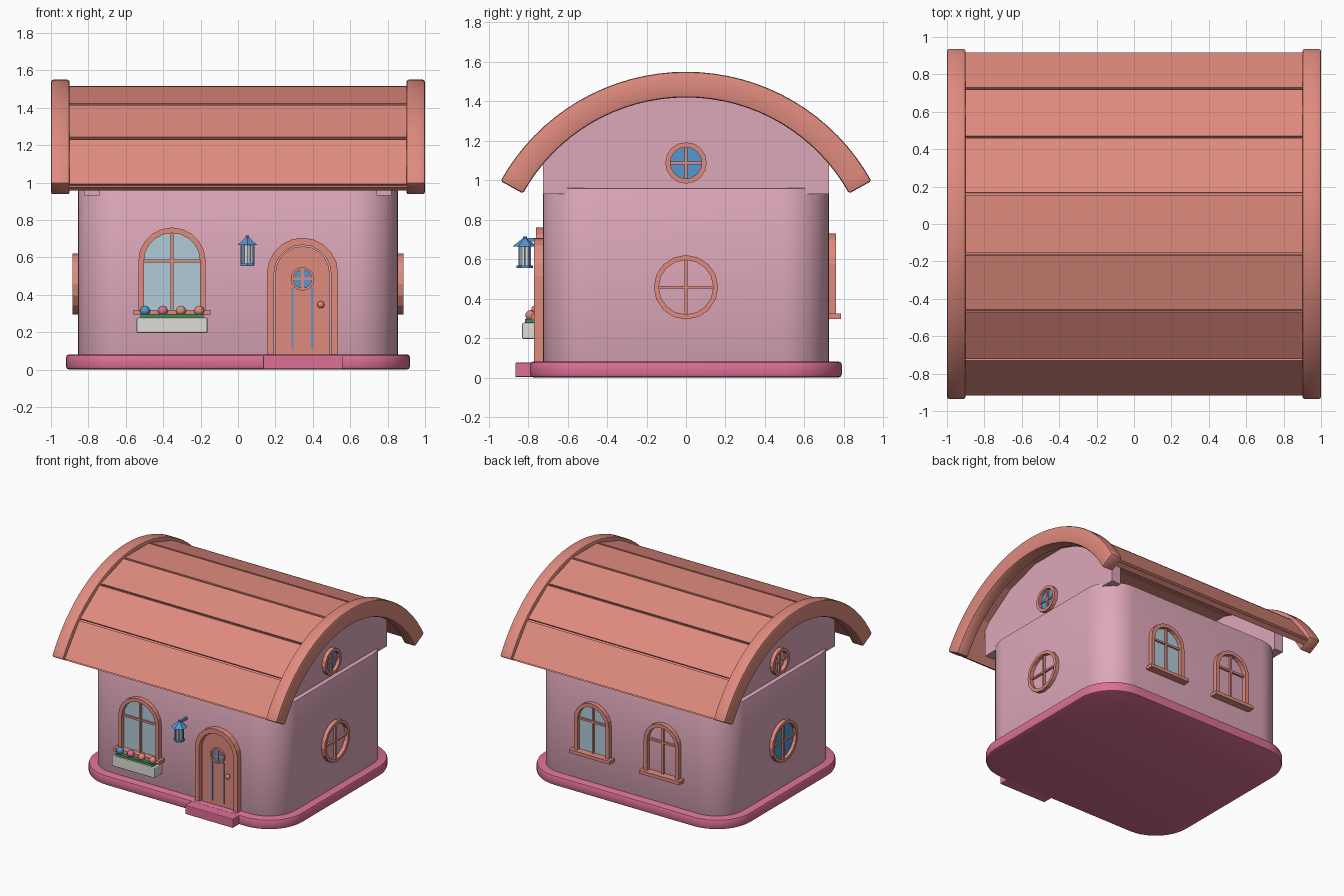
import bpy, bmesh, math
from mathutils import Matrix, Vector

if "Cube" in bpy.data.objects:
    bpy.data.objects.remove(bpy.data.objects["Cube"])


def material(name, r, g, b):
    lin = [((c / 255 + 0.055) / 1.055) ** 2.4 for c in (r, g, b)]
    m = bpy.data.materials.new(name)
    m.diffuse_color = (*lin, 1)
    m.use_nodes = True
    m.node_tree.nodes["Principled BSDF"].inputs["Base Color"].default_value = m.diffuse_color
    return m


WALL = material("wall_pink", 222, 168, 186)
BASE = material("base_pink", 220, 112, 150)
CLAY = material("clay_orange", 224, 139, 126)
BLUE = material("blue", 85, 150, 208)
PALE = material("pale_glass", 176, 204, 218)
WHITE = material("off_white", 222, 220, 215)
GREEN = material("leaf_green", 70, 140, 80)


# Frames: local (u, v, w) = across, up, outward from a wall
def frame(u, w, origin):
    m = Matrix.Identity(4)
    for i, col in enumerate((u, (0, 0, 1), w, origin)):
        for r in range(3):
            m[r][i] = col[r]
    return m


FRONT = frame((1, 0, 0), (0, -1, 0), (0, -0.725, 0))
BACK = frame((-1, 0, 0), (0, 1, 0), (0, 0.725, 0))
GROUND = Matrix.Identity(4)


def side(s, x):
    return frame((0, s, 0), (s, 0, 0), (s * x, 0, 0))


def finish(name, bm, mat, bevel=0, smooth=None):
    bmesh.ops.recalc_face_normals(bm, faces=bm.faces)
    if bevel:
        edges = [e for e in bm.edges if e.calc_face_angle(0) > 0.9]
        bmesh.ops.bevel(bm, geom=edges, offset=bevel, segments=2, profile=0.5, affect='EDGES')
    me = bpy.data.meshes.new(name)
    bm.to_mesh(me)
    bm.free()
    ob = bpy.data.objects.new(name, me)
    bpy.context.collection.objects.link(ob)
    me.materials.append(mat)
    if smooth:
        bpy.ops.object.select_all(action='DESELECT')
        ob.select_set(True)
        bpy.context.view_layer.objects.active = ob
        bpy.ops.object.shade_smooth_by_angle(angle=math.radians(smooth))
    return ob


def prism(name, pts, w0, w1, mat, fr, **kw):
    bm = bmesh.new()
    lo = [bm.verts.new(fr @ Vector((u, v, w0))) for u, v in pts]
    hi = [bm.verts.new(fr @ Vector((u, v, w1))) for u, v in pts]
    bm.faces.new(lo)
    bm.faces.new(hi)
    n = len(pts)
    for i in range(n):
        j = (i + 1) % n
        bm.faces.new((lo[i], lo[j], hi[j], hi[i]))
    return finish(name, bm, mat, **kw)


def band(name, outer, inner, w0, w1, mat, fr, closed=False, **kw):
    """Strip between two matching outlines, given thickness."""
    bm = bmesh.new()
    rows = [[bm.verts.new(fr @ Vector((u, v, w))) for u, v in pts]
            for pts, w in ((outer, w0), (outer, w1), (inner, w1), (inner, w0))]
    n = len(outer)
    for i in range(n if closed else n - 1):
        j = (i + 1) % n
        for k in range(4):
            a, b = rows[k], rows[(k + 1) % 4]
            bm.faces.new((a[i], a[j], b[j], b[i]))
    if not closed:
        for i in (0, n - 1):
            bm.faces.new([r[i] for r in rows])
    return finish(name, bm, mat, **kw)


def box(name, u, v, w, mat, fr, **kw):
    pts = [(u[0], v[0]), (u[1], v[0]), (u[1], v[1]), (u[0], v[1])]
    return prism(name, pts, w[0], w[1], mat, fr, **kw)


def arc(cu, cv, r, a0, a1, n):
    return [(cu + r * math.cos(math.radians(a0 + (a1 - a0) * i / n)),
             cv + r * math.sin(math.radians(a0 + (a1 - a0) * i / n))) for i in range(n + 1)]


def circle(cu, cv, r, n=16):
    return arc(cu, cv, r, 0, 360, n)[:-1]


def arch(cu, bottom, spring, r):
    return [(cu + r, bottom)] + arc(cu, spring, r, 0, 180, 10) + [(cu - r, bottom)]


def rounded(x, y, r):
    return [p for cx, cy, a in ((x, y, 0), (-x, y, 90), (-x, -y, 180), (x, -y, 270))
            for p in arc(math.copysign(x - r, cx), math.copysign(y - r, cy), r, a, a + 90, 10)]


def ball(name, pos, r, mat):
    bm = bmesh.new()
    bmesh.ops.create_uvsphere(bm, u_segments=12, v_segments=8, radius=r,
                              matrix=Matrix.Translation(pos))
    return finish(name, bm, mat, smooth=60)


def arched_window(name, fr, cu, bottom, spring, r, glass):
    t = 0.03
    band(name + "_frame", arch(cu, bottom, spring, r), arch(cu, bottom, spring, r - t),
         -0.01, 0.035, CLAY, fr)
    if glass:
        prism(name + "_glass", arch(cu, bottom, spring, r - t), -0.003, 0.005, glass, fr)
    box(name + "_upright", (cu - 0.008, cu + 0.008), (bottom, spring + r - t), (0, 0.018), CLAY, fr)
    box(name + "_crossbar", (cu - r + t, cu + r - t), (spring - 0.008, spring + 0.008), (0, 0.017), CLAY, fr)
    box(name + "_sill", (cu - r - 0.025, cu + r + 0.025), (bottom - 0.012, bottom + 0.015),
        (-0.01, 0.06), CLAY, fr)


def round_window(name, fr, cu, cv, r, glass, t=0.025, d=0.03):
    band(name + "_ring", circle(cu, cv, r), circle(cu, cv, r - t), -0.02, d, CLAY, fr, closed=True)
    if glass:
        prism(name + "_glass", circle(cu, cv, r - t), -0.003, 0.005, glass, fr)
    b, q = 0.007, r - t * 0.7
    box(name + "_upright", (cu - b, cu + b), (cv - q, cv + q), (0, d * 0.6), CLAY, fr)
    box(name + "_crossbar", (cu - q, cu + q), (cv - b, cv + b), (0, d * 0.55), CLAY, fr)


# Base slab, doorstep and walls
prism("base_slab", rounded(0.92, 0.79, 0.30), 0, 0.082, BASE, GROUND, bevel=0.018, smooth=40)
box("doorstep", (0.135, 0.56), (-0.865, -0.70), (0.003, 0.076), BASE, GROUND, bevel=0.005)
prism("walls", rounded(0.855, 0.725, 0.24), 0.05, 0.962, WALL, GROUND, bevel=0.008, smooth=40)

# Barrel roof: end walls, curved trims, lining and seven planks
CZ, HALF = 0.475, 61
for s, label in ((1, "right"), (-1, "left")):
    a = math.degrees(math.acos(0.725 / 1.0))
    prism(label + "_gable", [(-0.725, 0.93), (0.725, 0.93)] + arc(0, CZ, 1.0, a, 180 - a, 28),
          -0.08, 0, WALL, side(s, 0.82))
    band(label + "_roof_trim", arc(0, CZ, 1.075, 90 - HALF, 90 + HALF, 32),
         arc(0, CZ, 0.945, 90 - HALF, 90 + HALF, 32), -0.1, 0, CLAY, side(s, 1.0),
         bevel=0.012, smooth=40)
MID = side(1, 0)
band("roof_lining", arc(0, CZ, 1.036, 90 - HALF, 90 + HALF, 7),
     arc(0, CZ, 0.995, 90 - HALF, 90 + HALF, 7), -0.91, 0.91, CLAY, MID)
step = 2 * HALF / 7
for i in range(7):
    a0 = 90 - HALF + i * step + 0.45
    a1 = a0 + step - 0.9
    band("roof_plank", arc(0, CZ, 1.052, a0, a1, 1), arc(0, CZ, 1.01, a0, a1, 1),
         -0.905, 0.905, CLAY, MID)

# Windows
arched_window("front_window", FRONT, -0.353, 0.305, 0.58, 0.18, PALE)
arched_window("back_window_right", BACK, -0.31, 0.31, 0.575, 0.155, PALE)
arched_window("back_window_left", BACK, 0.31, 0.31, 0.575, 0.155, None)
round_window("right_window", side(1, 0.855), 0, 0.458, 0.163, None)
round_window("left_window", side(-1, 0.855), 0, 0.458, 0.163, BLUE)
round_window("right_gable_window", side(1, 0.82), 0, 1.088, 0.105, BLUE)
round_window("left_gable_window", side(-1, 0.82), 0, 1.088, 0.105, None)

# Flower box
box("flower_box", (-0.542, -0.163), (0.195, 0.278), (0.0, 0.105), WHITE, FRONT, bevel=0.008)
box("flower_leaves", (-0.52, -0.185), (0.27, 0.297), (0.02, 0.09), GREEN, FRONT)
for x, mat in ((-0.497, BLUE), (-0.402, BASE), (-0.305, CLAY), (-0.208, CLAY)):
    ball("flower", (x, -0.787, 0.315), 0.027, mat)

# Door with round light, two inlaid strips and a knob
DX = 0.345
band("door_frame", arch(DX, 0.07, 0.515, 0.19), arch(DX, 0.07, 0.515, 0.152), -0.01, 0.045, CLAY, FRONT)
prism("door_panel", arch(DX, 0.07, 0.515, 0.145), -0.01, 0.02, CLAY, FRONT)
DOOR = frame((1, 0, 0), (0, -1, 0), (0, -0.745, 0))
round_window("door_light", DOOR, DX, 0.485, 0.063, BLUE, t=0.014, d=0.015)
for x in (0.292, 0.396):
    box("door_strip", (x - 0.006, x + 0.006), (0.11, 0.44), (-0.003, 0.005), BLUE, DOOR)
ball("door_knob", (0.443, -0.765, 0.347), 0.019, CLAY)

# Hanging lantern
LX, LY = 0.05, -0.817


def lantern_part(name, r0, r1, z0, z1, mat):
    bm = bmesh.new()
    bmesh.ops.create_cone(bm, cap_ends=True, segments=6, radius1=r0, radius2=r1, depth=z1 - z0,
                          matrix=Matrix.Translation((LX, LY, (z0 + z1) / 2)))
    finish(name, bm, mat)


lantern_part("lantern_glass", 0.031, 0.031, 0.565, 0.67, WHITE)
lantern_part("lantern_bottom", 0.042, 0.042, 0.555, 0.567, BLUE)
lantern_part("lantern_roof", 0.062, 0.012, 0.665, 0.705, BLUE)
lantern_part("lantern_tip", 0.010, 0.010, 0.70, 0.716, BLUE)
for i in range(6):
    a = math.radians(60 * i)
    x, y = LX + 0.033 * math.cos(a), LY + 0.033 * math.sin(a)
    box("lantern_post", (x - 0.004, x + 0.004), (y - 0.004, y + 0.004), (0.56, 0.67), BLUE, GROUND)
box("lantern_arm", (LX - 0.008, LX + 0.008), (0.69, 0.708), (-0.01, 0.10), BLUE, FRONT)
